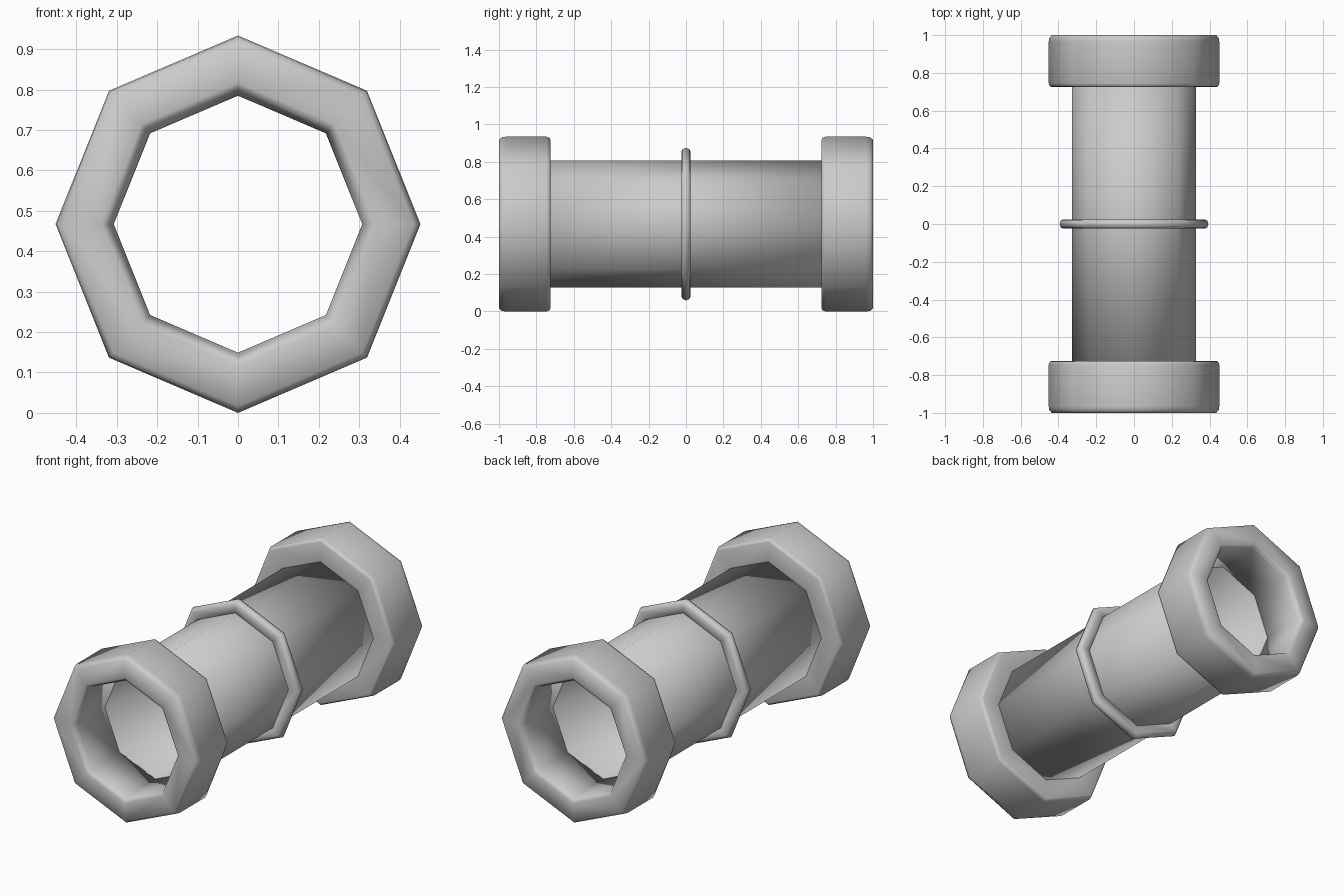
import bpy, bmesh, math

if "Cube" in bpy.data.objects:
    bpy.data.objects.remove(bpy.data.objects["Cube"])

SIDES = 8
X_SCALE = 0.967   # octagon is slightly narrower than tall
CENTRE_Z = 0.467


def lathe(name, profile):
    """Sweep a closed (radius, y) profile around the y axis in eight steps."""
    bm = bmesh.new()
    rings = []
    for i in range(SIDES):
        a = math.tau * i / SIDES
        rings.append([bm.verts.new((r * X_SCALE * math.cos(a), y,
                                    CENTRE_Z + r * math.sin(a)))
                      for r, y in profile])
    n = len(profile)
    for i in range(SIDES):
        p, q = rings[i], rings[(i + 1) % SIDES]
        for j in range(n):
            k = (j + 1) % n
            bm.faces.new((p[j], p[k], q[k], q[j]))
    bmesh.ops.recalc_face_normals(bm, faces=bm.faces)
    for f in bm.faces:
        f.smooth = True
    mesh = bpy.data.meshes.new(name)
    bm.to_mesh(mesh)
    bm.free()
    obj = bpy.data.objects.new(name, mesh)
    bpy.context.collection.objects.link(obj)
    return obj


# Hollow pipe
lathe("pipe", [(0.318, -0.735), (0.34, -0.735), (0.34, 0.735), (0.318, 0.735)])

# Thick end collars with softened rims
collar = [(0.318, 0.73), (0.335, 0.725), (0.45, 0.725), (0.461, 0.729),
          (0.467, 0.745), (0.467, 0.965), (0.464, 0.985), (0.45, 1.0),
          (0.35, 1.0), (0.336, 0.993), (0.326, 0.97), (0.318, 0.93)]
for name, s in (("front_collar", -1), ("back_collar", 1)):
    lathe(name, [(r, y * s) for r, y in collar])

# Thin rounded seam ring in the middle
lathe("middle_ring", [(0.33, -0.025), (0.385, -0.025), (0.401, -0.018),
                      (0.408, 0.0), (0.401, 0.018), (0.385, 0.025),
                      (0.33, 0.025)])
